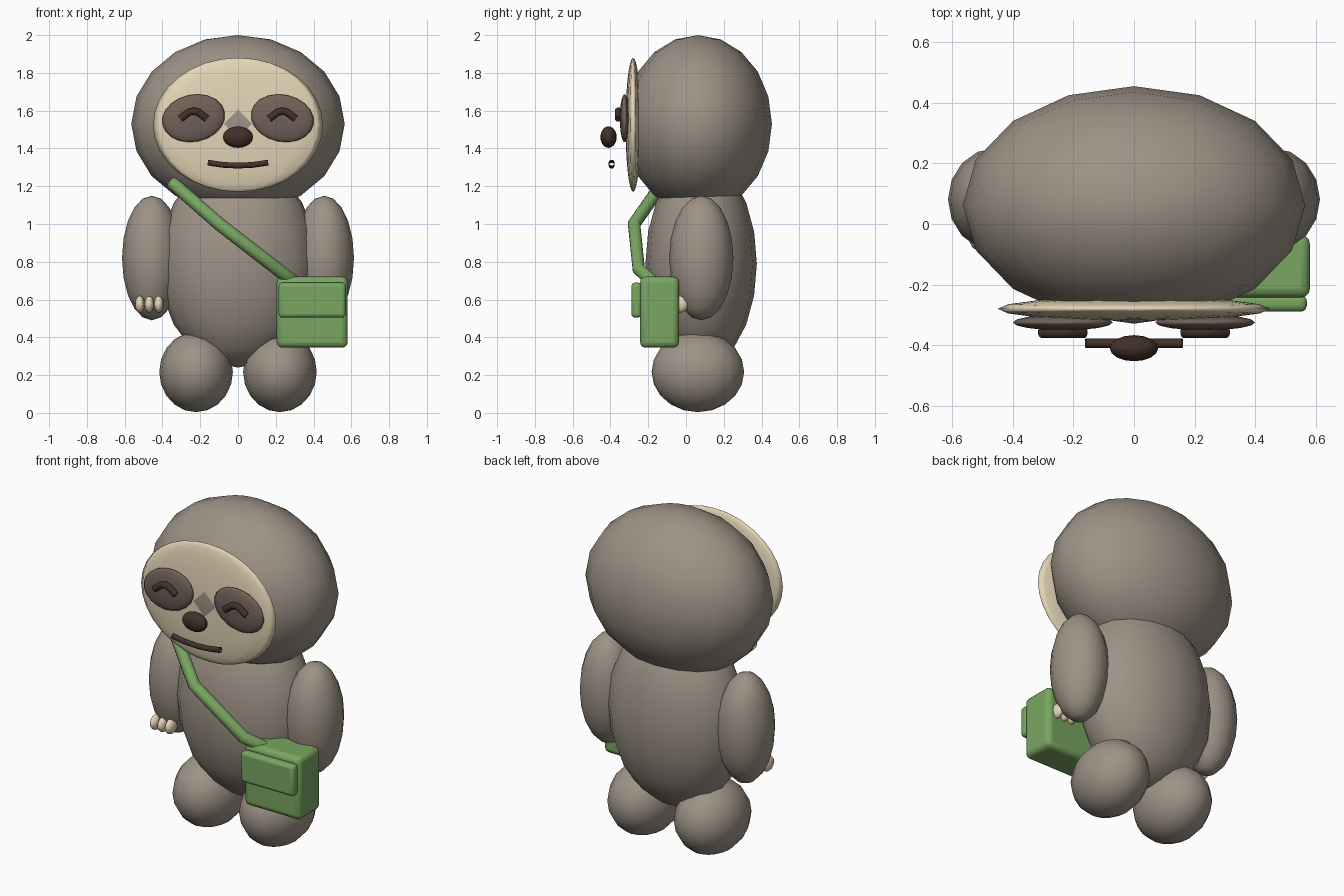
import bpy
from mathutils import Matrix

if "Cube" in bpy.data.objects:
    bpy.data.objects.remove(bpy.data.objects["Cube"])


def material(name, rgb):
    m = bpy.data.materials.new(name)
    m.diffuse_color = (*rgb, 1)
    m.use_nodes = True
    m.node_tree.nodes["Principled BSDF"].inputs["Base Color"].default_value = m.diffuse_color
    return m


FUR = material("fur", (0.34, 0.29, 0.24))
CREAM = material("cream", (0.78, 0.67, 0.47))
PATCH = material("patch_brown", (0.17, 0.12, 0.10))
DARK = material("dark_brown", (0.055, 0.03, 0.022))
GREEN = material("bag_green", (0.19, 0.38, 0.12))


def finish(o, name, mat):
    o.name = name
    o.data.materials.append(mat)
    return o


def ellipsoid(name, center, radii, mat, tilt=0, segments=16, rings=10):
    bpy.ops.mesh.primitive_uv_sphere_add(segments=segments, ring_count=rings, radius=1)
    o = bpy.context.object
    o.data.transform(Matrix.Diagonal((*radii, 1)))
    o.location = center
    o.rotation_euler = (0, tilt, 0)
    bpy.ops.object.shade_smooth()
    return finish(o, name, mat)


def tube(name, points, radius, mat, caps=True):
    c = bpy.data.curves.new(name, 'CURVE')
    c.dimensions = '3D'
    c.bevel_depth = radius
    c.bevel_resolution = 3
    c.use_fill_caps = caps
    s = c.splines.new('POLY')
    s.points.add(len(points) - 1)
    for p, co in zip(s.points, points):
        p.co = (*co, 1)
    o = bpy.data.objects.new(name, c)
    bpy.context.collection.objects.link(o)
    return finish(o, name, mat)


def rounded_box(name, center, size, bevel, mat):
    bpy.ops.mesh.primitive_cube_add(size=1)
    o = bpy.context.object
    o.data.transform(Matrix.Diagonal((*size, 1)))
    o.location = center
    b = o.modifiers.new("round", 'BEVEL')
    b.width = bevel
    b.segments = 3
    bpy.ops.object.shade_smooth_by_angle()
    return finish(o, name, mat)


# Head and torso
ellipsoid("head", (0, 0.063, 1.53), (0.565, 0.392, 0.47), FUR)
ellipsoid("torso", (0, 0.08, 0.79), (0.42, 0.295, 0.55), FUR)

# Face plate, nose and mouth
ellipsoid("face", (0, -0.28, 1.525), (0.45, 0.04, 0.355), CREAM, segments=16, rings=16)
ellipsoid("nose", (0, -0.41, 1.46), (0.08, 0.043, 0.057), DARK)
tube("mouth", [(-0.16, -0.394, 1.325), (-0.08, -0.394, 1.313), (0, -0.394, 1.309),
               (0.08, -0.394, 1.313), (0.16, -0.394, 1.325)], 0.016, DARK, caps=False)

# Paired parts
for side, s in (("left", -1), ("right", 1)):
    ellipsoid(f"arm_{side}", (s * 0.456, 0.081, 0.82), (0.158, 0.17, 0.33), FUR)
    ellipsoid(f"leg_{side}", (s * 0.222, 0.063, 0.217), (0.195, 0.245, 0.213), FUR)
    for i in range(3):
        ellipsoid(f"claw_{side}_{i + 1}", (s * (0.42 + 0.05 * i), -0.035, 0.575),
                  (0.026, 0.05, 0.045), CREAM, segments=12, rings=8)
    ellipsoid(f"eye_patch_{side}", (s * 0.235, -0.325, 1.56), (0.168, 0.026, 0.125),
              PATCH, tilt=s * 0.2)
    tube(f"closed_eye_{side}",
         [(s * 0.235 + dx, -0.357, z) for dx, z in
          ((-0.07, 1.557), (-0.025, 1.592), (0, 1.598), (0.025, 1.592), (0.07, 1.557))],
         0.02, DARK)

# Shoulder bag with flap and strap
rounded_box("bag", (0.393, -0.14, 0.533), (0.376, 0.206, 0.376), 0.03, GREEN)
rounded_box("bag_flap", (0.393, -0.262, 0.597), (0.355, 0.055, 0.185), 0.02, GREEN)
tube("bag_strap", [(-0.35, -0.12, 1.22), (-0.1, -0.275, 1.0),
                   (0.21, -0.25, 0.76), (0.3, -0.17, 0.69)], 0.035, GREEN)
